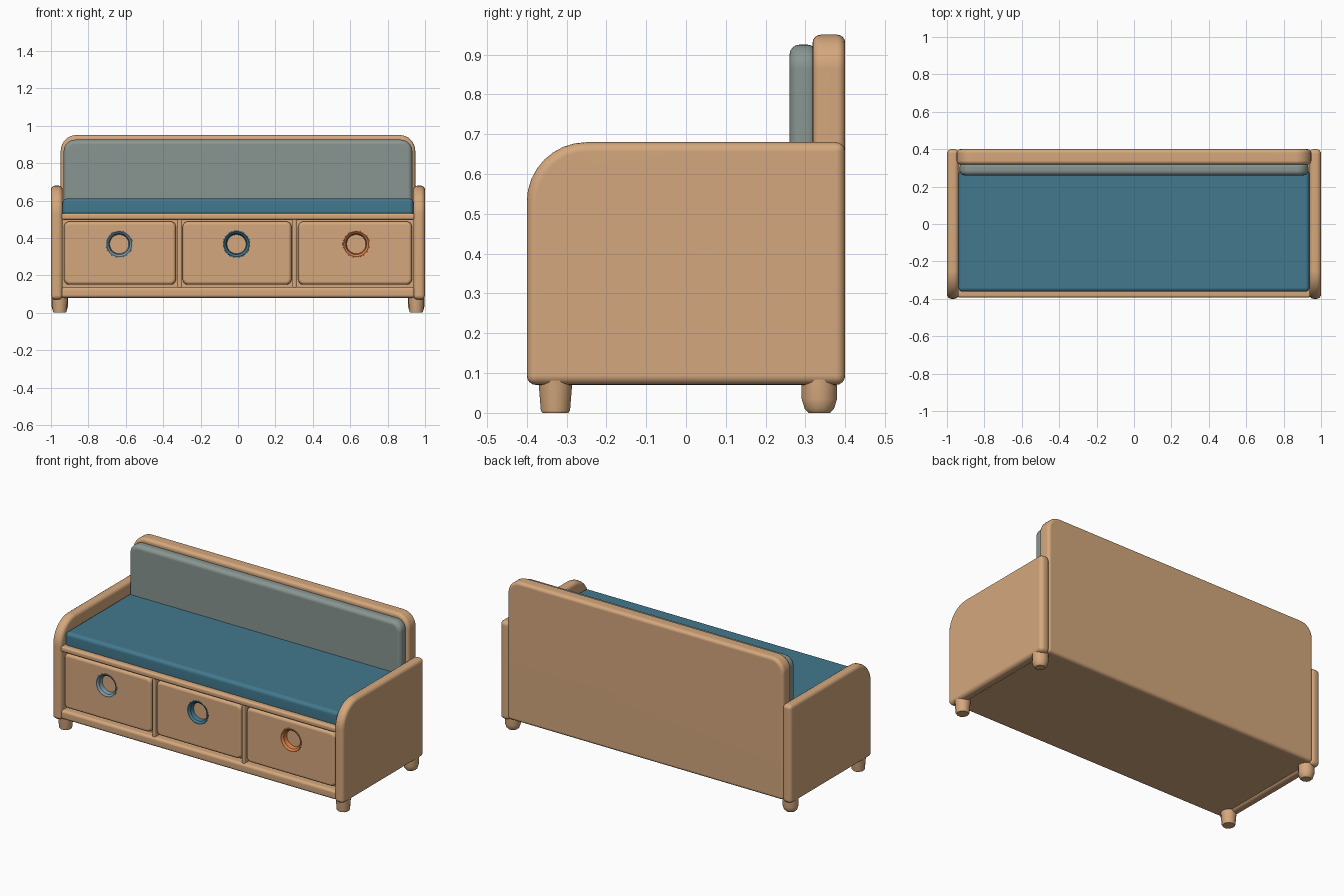
import bpy, bmesh, math
from mathutils import Vector

if "Cube" in bpy.data.objects:
    bpy.data.objects.remove(bpy.data.objects["Cube"])


def material(name, rgb):
    m = bpy.data.materials.new(name)
    m.diffuse_color = (*rgb, 1)
    m.use_nodes = True
    m.node_tree.nodes["Principled BSDF"].inputs["Base Color"].default_value = m.diffuse_color
    return m


WOOD = material("light wood", (0.66, 0.39, 0.205))
TEAL = material("teal fabric", (0.055, 0.19, 0.27))
GREY = material("grey fabric", (0.25, 0.305, 0.285))
BLUE = material("grey blue", (0.21, 0.32, 0.37))
ORANGE = material("orange", (0.70, 0.22, 0.075))


def make_object(name, bm, *mats):
    bmesh.ops.recalc_face_normals(bm, faces=bm.faces)
    me = bpy.data.meshes.new(name)
    bm.to_mesh(me)
    bm.free()
    ob = bpy.data.objects.new(name, me)
    bpy.context.collection.objects.link(ob)
    for m in mats:
        me.materials.append(m)
    return ob


def activate(ob):
    bpy.ops.object.select_all(action='DESELECT')
    ob.select_set(True)
    bpy.context.view_layer.objects.active = ob


def finish(ob, bevel=0.0, cutter=None):
    activate(ob)
    if bevel:
        b = ob.modifiers.new("round edges", 'BEVEL')
        b.width, b.segments = bevel, 4
        b.limit_method, b.angle_limit = 'ANGLE', math.radians(40)
        bpy.ops.object.modifier_apply(modifier=b.name)
    if cutter:
        c = ob.modifiers.new("hole", 'BOOLEAN')
        c.operation, c.solver, c.object = 'DIFFERENCE', 'EXACT', cutter
        bpy.ops.object.modifier_apply(modifier=c.name)
        bpy.data.objects.remove(cutter)
    activate(ob)
    bpy.ops.object.shade_smooth_by_angle(angle=math.radians(35))
    ob.modifiers.new("even shading", 'WEIGHTED_NORMAL').keep_sharp = True
    return ob


def outline(u0, u1, v0, v1, radii):
    """Rectangle with corner radii: low-left, low-right, top-right, top-left."""
    pts = []
    corners = [(u0, v0, 1, 1), (u1, v0, -1, 1), (u1, v1, -1, -1), (u0, v1, 1, -1)]
    for i, ((u, v, su, sv), r) in enumerate(zip(corners, radii)):
        if r == 0:
            pts.append((u, v))
            continue
        for k in range(9):
            a = math.pi + i * math.pi / 2 + k * math.pi / 16
            pts.append((u + su * r + r * math.cos(a), v + sv * r + r * math.sin(a)))
    return pts


def panel(name, axis, pts, lo, hi, mat, bevel, cutter=None):
    """Extrude an outline along x (points are y,z) or y (points are x,z)."""
    bm = bmesh.new()
    place = (lambda p, d: (d, *p)) if axis == 'x' else (lambda p, d: (p[0], d, p[1]))
    face = bm.faces.new([bm.verts.new(place(p, lo)) for p in pts])
    ext = bmesh.ops.extrude_face_region(bm, geom=[face])
    move = Vector((hi - lo, 0, 0) if axis == 'x' else (0, hi - lo, 0))
    verts = [g for g in ext["geom"] if isinstance(g, bmesh.types.BMVert)]
    bmesh.ops.translate(bm, verts=verts, vec=move)
    return finish(make_object(name, bm, mat), bevel, cutter)


def box(name, x, y, z, mat, bevel):
    return panel(name, 'y', outline(*x, *z, (0, 0, 0, 0)), *y, mat, bevel)


def turned(name, centre, axis, profile, sides, *mats, cap_ends=(True, True)):
    """Stack of rings (radius, position) around axis z or y; last cap uses the last material."""
    bm = bmesh.new()
    rings = []
    for r, d in profile:
        ring = []
        for k in range(sides):
            a = 2 * math.pi * (k + 0.5) / sides
            c, s = r * math.cos(a), r * math.sin(a)
            off = (c, s, d) if axis == 'z' else (c, d, s)
            ring.append(bm.verts.new(Vector(centre) + Vector(off)))
        rings.append(ring)
    for a, b in zip(rings, rings[1:]):
        for k in range(sides):
            j = (k + 1) % sides
            bm.faces.new((a[k], a[j], b[j], b[k]))
    if cap_ends[0]:
        bm.faces.new(rings[0])
    if cap_ends[1]:
        bm.faces.new(rings[-1]).material_index = len(mats) - 1
    return make_object(name, bm, *mats)


# Side panels and legs
for side, s in (("left", -1), ("right", 1)):
    lo, hi = sorted((s * 0.937, s * 1.0))
    panel(f"{side}_side_panel", 'x',
          outline(-0.40, 0.40, 0.07, 0.68, (0, 0, 0, 0.15)), lo, hi, WOOD, 0.024)
    finish(turned(f"{side}_front_leg", (s * 0.953, -0.328, 0), 'z',
                  [(0.034, 0), (0.038, 0.006), (0.045, 0.09)], 12, WOOD))
    finish(turned(f"{side}_back_leg", (s * 0.953, 0.335, 0), 'z',
                  [(0.028, 0), (0.038, 0.01), (0.046, 0.035), (0.046, 0.09)], 12, WOOD))

# Carcass, backrest and cushions
box("carcass", (-0.94, 0.94), (-0.34, 0.36), (0.08, 0.53), WOOD, 0)
panel("back_panel", 'y', outline(-0.948, 0.948, 0.08, 0.95, (0, 0, 0.085, 0.085)),
      0.318, 0.40, WOOD, 0.02)
panel("back_cushion", 'y', outline(-0.932, 0.932, 0.56, 0.925, (0, 0, 0.06, 0.06)),
      0.26, 0.33, GREY, 0.025)
box("seat_cushion", (-0.938, 0.938), (-0.362, 0.29), (0.515, 0.61), TEAL, 0.022)

# Front rails and drawer dividers
box("top_rail", (-0.945, 0.945), (-0.393, -0.32), (0.497, 0.532), WOOD, 0.012)
box("bottom_rail", (-0.945, 0.945), (-0.393, -0.32), (0.08, 0.137), WOOD, 0.016)
for name, x in (("left_divider", -0.312), ("right_divider", 0.302)):
    box(name, (x - 0.011, x + 0.011), (-0.383, -0.33), (0.13, 0.505), WOOD, 0.007)

# Drawers with a coloured, recessed finger hole
drawers = (("left", -0.93, -0.332, -0.635, BLUE),
           ("middle", -0.296, 0.286, -0.008, TEAL),
           ("right", 0.322, 0.93, 0.632, ORANGE))
for name, x0, x1, cx, colour in drawers:
    cutter = turned("hole_cutter", (cx, 0, 0.367), 'y', [(0.07, -0.43), (0.07, -0.347)], 32, WOOD)
    cutter.hide_render = True
    panel(f"{name}_drawer", 'y', outline(x0, x1, 0.15, 0.488, (0.03,) * 4),
          -0.383, -0.33, WOOD, 0.018, cutter)
    finish(turned(f"{name}_finger_hole", (cx, 0, 0.367), 'y',
                  [(0.073, -0.380), (0.072, -0.385), (0.067, -0.385), (0.056, -0.375), (0.051, -0.350)],
                  32, colour, WOOD, cap_ends=(False, True)))
